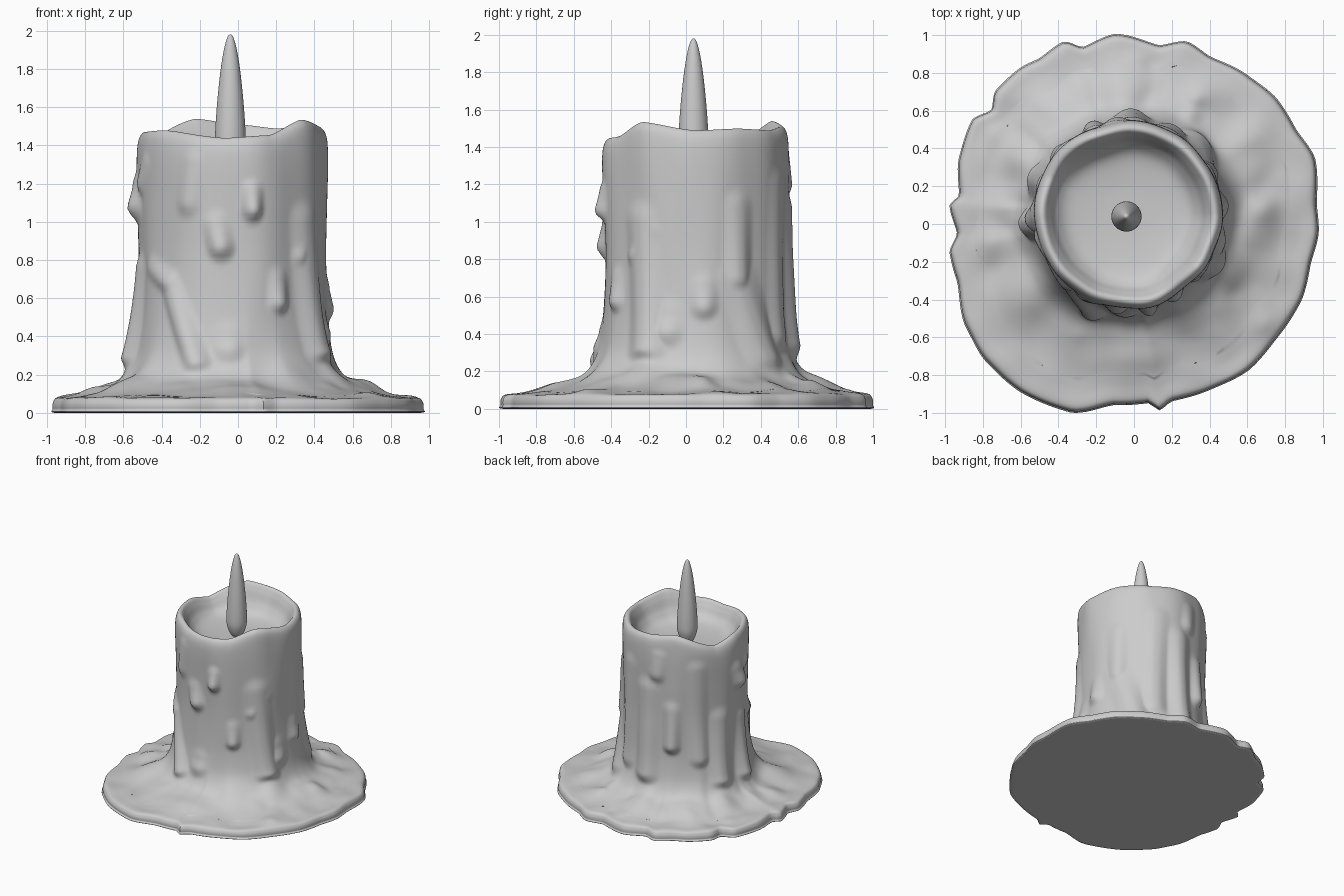
import bpy, bmesh, random
from math import sin, cos, pi, radians, atan2, hypot, exp
from mathutils import Vector, noise

if "Cube" in bpy.data.objects:
    bpy.data.objects.remove(bpy.data.objects["Cube"])

random.seed(4)
CX, CY, R = -0.03, 0.05, 0.485      # candle axis and radius
SEG, SUB = 240, 9


def periodic(table):
    """Smooth periodic interpolation of (angle in radians, value)."""
    t = sorted((a % (2 * pi), v) for a, v in table)
    t = [(a - 2 * pi, v) for a, v in t[-2:]] + t + [(a + 2 * pi, v) for a, v in t[:2]]

    def f(a):
        a %= 2 * pi
        for (a0, v0), (a1, v1) in zip(t, t[1:]):
            if a0 <= a <= a1:
                u = (a - a0) / max(a1 - a0, 1e-6)
                u = 0.5 * u + 0.5 * u * u * (3 - 2 * u)
                return v0 + (v1 - v0) * u
    return f


def catmull(pts, sub):
    out = []
    for i in range(len(pts) - 1):
        p = [Vector(pts[max(0, min(len(pts) - 1, i + k))]) for k in (-1, 0, 1, 2)]
        for j in range(sub):
            t = j / sub
            out.append(0.5 * (2 * p[1] + (p[2] - p[0]) * t
                              + (2 * p[0] - 5 * p[1] + 4 * p[2] - p[3]) * t * t
                              + (3 * p[1] - p[0] - 3 * p[2] + p[3]) * t ** 3))
    return out + [Vector(pts[-1])]


def step(a, b, x):
    t = max(0, min(1, (x - a) / (b - a)))
    return t * t * (3 - 2 * t)


def ring_mesh(name, rings, bottom, top):
    """Skin a stack of closed rings, with a centre point at each end."""
    bm = bmesh.new()
    rows = [[bm.verts.new(p) for p in r] for r in rings]
    n = len(rows[0])
    for a, b in zip(rows, rows[1:]):
        for i in range(n):
            j = (i + 1) % n
            bm.faces.new((a[i], a[j], b[j], b[i]))
    lo, hi = bm.verts.new(bottom), bm.verts.new(top)
    for i in range(n):
        j = (i + 1) % n
        bm.faces.new((lo, rows[0][j], rows[0][i]))
        bm.faces.new((hi, rows[-1][i], rows[-1][j]))
    me = bpy.data.meshes.new(name)
    bm.to_mesh(me)
    bm.free()
    ob = bpy.data.objects.new(name, me)
    bpy.context.collection.objects.link(ob)
    bpy.context.view_layer.objects.active = ob
    ob.select_set(True)
    bpy.ops.object.shade_smooth_by_angle(angle=radians(55))
    ob.select_set(False)


# Puddle outline seen from above
outline_pts = [
    (.96, .1), (.95, .35), (.85, .5), (.75, .66), (.6, .78), (.4, .88), (.28, .96),
    (.13, .94), (-.1, 1), (-.27, .93), (-.37, .96), (-.5, .87), (-.6, .82), (-.73, .7),
    (-.75, .6), (-.85, .55), (-.92, .35), (-.92, .15), (-.97, .1), (-.93, -.05),
    (-.97, -.15), (-.93, -.3), (-.88, -.55), (-.78, -.72), (-.6, -.88), (-.33, -.99),
    (-.1, -.95), (.08, -.94), (.13, -.98), (.2, -.93), (.4, -.87), (.6, -.77),
    (.75, -.6), (.88, -.4), (.93, -.2), (.97, -.05)]
outline = periodic([(atan2(y - CY, x - CX), hypot(x - CX, y - CY)) for x, y in outline_pts])

# Rim height by angle in degrees
rim = periodic([(radians(a), z) for a, z in [
    (0, 1.49), (-38, 1.535), (-65, 1.455), (-95, 1.44), (-140, 1.48), (180, 1.47),
    (155, 1.43), (115, 1.54), (85, 1.51), (60, 1.49), (30, 1.50)]])

# Profile: share of puddle width, share of candle radius, height, share of rim wave
profile = catmull([
    (.5, 1, 0, 0), (.97, 1, 0, 0), (1, 1, .022, 0), (.995, 1, .055, 0), (.95, 1, .078, 0),
    (.8, 1, .085, 0), (.6, 1, .1, 0), (.38, 1, .135, 0), (.2, 1, .19, 0), (.09, 1, .29, 0),
    (.035, 1, .44, 0), (.01, 1, .62, 0), (0, 1, .85, 0), (0, 1.01, 1.1, .2),
    (0, 1.02, 1.32, .6), (0, 1.01, 1.44, 1), (0, .97, 1.49, 1), (0, .91, 1.495, 1),
    (0, .85, 1.45, .9), (0, .77, 1.37, .5), (0, .63, 1.31, .1), (0, .35, 1.285, 0),
    (0, .05, 1.28, 0)], SUB)

# Drips: angle and height of top, angle and height of end, width, bulge
drips = [
    (-100, .98, -97, .87, .07, .045), (-78, 1.16, -78, 1.06, .055, .05),
    (-150, .76, -132, .68, .06, .03), (-132, .68, -110, .27, .065, .05),
    (-38, 1.0, -30, .32, .1, .05), (-60, .7, -60, .58, .06, .035),
    (-92, .4, -92, .34, .08, .025), (180, 1.18, 183, 1.08, .08, .05),
    (-172, .75, -175, .3, .08, .055), (-18, .5, -18, .42, .09, .03),
    (28, 1.08, 28, .7, .08, .035), (28, .7, 45, .27, .11, .045),
    (-30, .95, -42, .82, .06, .03), (-115, 1.3, -118, 1.1, .07, .02),
    (65, 1.2, 62, .4, .09, .03), (88, 1.05, 88, .35, .1, .05),
    (112, .9, 112, .6, .07, .045), (135, 1.25, 138, .5, .08, .03),
    (158, .8, 158, .3, .09, .045), (5, .65, 5, .55, .07, .03),
    (100, 1.35, 98, 1.2, .07, .025), (-158, 1.3, -165, 1.2, .06, .02)]


def drip_bulge(a, z):
    total = 0
    for a0, z0, a1, z1, w, amp in drips:
        dx = (radians(a1 - a0)) * R
        px = ((a - radians(a0) + pi) % (2 * pi) - pi) * R
        dz = z1 - z0
        u = max(0, min(1, (px * dx + (z - z0) * dz) / (dx * dx + dz * dz)))
        d = hypot(px - u * dx, z - z0 - u * dz) / w
        if d < 1.3:
            total = max(total, amp * (.45 + .65 * u) * (1 - step(.1, 1.3, d)))
    return total


# Lumps on the puddle: x, y, size, height
lumps = [(.62, -.05, .1, .03), (.68, .1, .08, .03), (.5, -.25, .1, .04), (.28, -.45, .12, .03),
         (-.05, -.72, .1, .025), (.05, -.7, .1, .025), (-.6, -.38, .13, .04),
         (-.75, -.1, .09, .03), (-.7, .1, .08, .03), (-.6, .35, .09, .04),
         (-.4, .6, .12, .04), (0, .72, .14, .035), (.35, .68, .1, .03), (.6, .45, .12, .025)]
for i in range(34):
    a, r = random.uniform(0, 2 * pi), random.uniform(.62, .88)
    lumps.append((r * cos(a), r * sin(a), random.uniform(.04, .08), random.uniform(-.012, .02)))

# Candle body, hollow top and puddle as one skin
rings = []
angles = [2 * pi * i / SEG for i in range(SEG)]
for k, (f, s, z0, w) in enumerate(profile):
    row = []
    wall = SUB * 4 < k <= SUB * 18
    for a in angles:
        z = max(0, z0 + w * (rim(a) - 1.5))
        c, sn = cos(a), sin(a)
        n = noise.noise(Vector((c * 2.2, sn * 2.2, z * 1.3 + 5)))
        body = R * s + .018 * n * min(1, s * s)
        if wall:
            fade = step(.12, .3, z) * (1 - step(1.36, 1.46, z))
            body += drip_bulge(a, z) * fade
        r = body + (outline(a) - body) * f
        if 0 < f < .7:
            r += .09 * f * noise.noise(Vector((c * 4, sn * 4, 1)))
        x, y = CX + r * c, CY + r * sn
        if SUB * 3 < k < SUB * 10:
            fade = step(SUB * 3, SUB * 5, k) * (1 - step(SUB * 8, SUB * 10, k))
            z += fade * sum(h * exp(-((x - lx) ** 2 + (y - ly) ** 2) / (q * q))
                            for lx, ly, q, h in lumps)
            z += fade * .016 * noise.noise(Vector((x * 5, y * 5, 2)))
        row.append((x, y, z))
    rings.append(row)
ring_mesh("melted_candle", rings, (CX, CY, 0), (CX, CY, 1.28))

# Teardrop wick
wick = catmull([(.008, 1.272), (.045, 1.29), (.074, 1.36), (.08, 1.44), (.071, 1.6),
                (.053, 1.78), (.034, 1.9), (.016, 1.965), (.004, 1.98)], 5)
WX, WY = -.04, .04
ring_mesh("wick", [[(WX + r * cos(2 * pi * i / 40), WY + r * sin(2 * pi * i / 40), z)
                    for i in range(40)] for r, z in wick], (WX, WY, 1.27), (WX, WY, 1.981))
